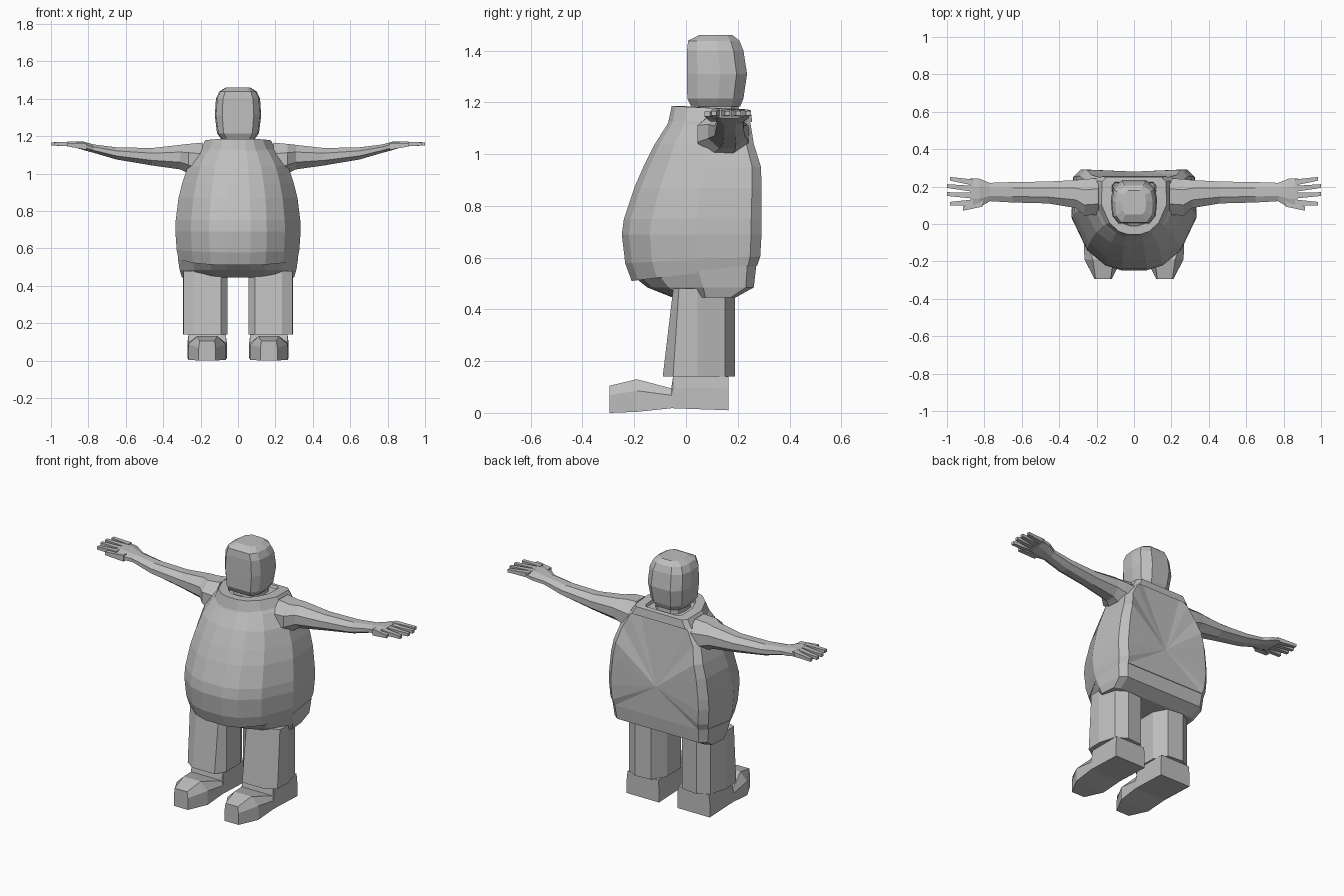
import bpy, bmesh, math
from mathutils import Vector

if "Cube" in bpy.data.objects:
    bpy.data.objects.remove(bpy.data.objects["Cube"])

grey = bpy.data.materials.new("plain grey")
grey.diffuse_color = (0.52, 0.52, 0.52, 1)
grey.use_nodes = True
grey.node_tree.nodes["Principled BSDF"].inputs["Base Color"].default_value = grey.diffuse_color


def finish(name, bm):
    bmesh.ops.recalc_face_normals(bm, faces=bm.faces[:])
    me = bpy.data.meshes.new(name)
    bm.to_mesh(me)
    bm.free()
    me.materials.append(grey)
    ob = bpy.data.objects.new(name, me)
    bpy.context.collection.objects.link(ob)
    return ob


def loft(bm, rings, caps=True, skip=None):
    """Bridge rings of equal length; skip leaves one column of faces open."""
    vs = [[bm.verts.new(p) for p in r] for r in rings]
    n = len(vs[0])
    for a, b in zip(vs, vs[1:]):
        for i in range(n):
            if i != skip:
                j = (i + 1) % n
                bm.faces.new((a[i], a[j], b[j], b[i]))
    if caps:
        bm.faces.new(vs[0])
        bm.faces.new(vs[-1])
    return vs


def ring(half, z, w, yf, yb, tilt=0):
    """Mirrored horizontal section from half points (u, v), front to back."""
    pts = [(u * w, yf + (yb - yf) * (v + 1) / 2) for u, v in half]
    pts += [(-x, y) for x, y in reversed(pts)]
    return [(x, y, z + tilt * y) for x, y in pts]


def oct_ring(x, y0, y1, z0, z1):
    """Eight-sided section across x."""
    k = 0.5 / math.cos(math.pi / 8)
    out = []
    for i in range(8):
        a = math.pi / 8 + i * math.pi / 4
        out.append((x, (y0 + y1) / 2 + (y1 - y0) * k * math.cos(a),
                    (z0 + z1) / 2 + (z1 - z0) * k * math.sin(a)))
    return out


def finger(bm, s, p, q, r0, r1):
    """Tapered square finger from p to q."""
    rings = []
    for (x, y, z), r in ((p, r0), (q, r1)):
        rings.append([(s * x, y + r * a, z + r * 0.85 * b)
                      for a, b in ((1, 1), (-1, 1), (-1, -1), (1, -1))])
    loft(bm, rings)


BODY = [(.2, -1), (.46, -.9), (.75, -.6), (1, .05), (.97, .85), (.85, 1)]
HEAD = [(.68, -1), (.94, -.65), (1, .1), (.9, .65), (.5, 1)]

# round shirt, with a fan of flat faces on the back
bm = bmesh.new()
rows = [(.535, .318, -.21, .275, .12), (.59, .328, -.235, .287, .05),
        (.69, .335, -.248, .292, 0), (.75, .333, -.24, .292, 0),
        (.87, .318, -.2, .292, 0), (.95, .298, -.165, .29, 0),
        (1.04, .268, -.12, .262, 0), (1.115, .22, -.072, .25, 0),
        (1.16, .165, -.05, .235, 0)]
n = len(BODY)
vs = loft(bm, [ring(BODY, *r) for r in rows], skip=n - 1)
rim = [r[n - 1] for r in vs] + [r[n] for r in reversed(vs)]
mid = bm.verts.new((0, .28, .75))
for a, b in zip(rim, rim[1:] + rim[:1]):
    bm.faces.new((a, b, mid))
finish("shirt", bm)

# trouser hips below the hem
bm = bmesh.new()
loft(bm, [ring(BODY, *r) for r in (
    (.545, .322, -.2, .272, .1), (.485, .312, -.15, .262, 0),
    (.445, .3, -.05, .19, 0))])
finish("hips", bm)

# collar
bm = bmesh.new()
loft(bm, [ring(BODY, *r) for r in (
    (1.125, .205, -.068, .256, 0), (1.183, .175, -.055, .25, -.05),
    (1.185, .12, -.01, .225, -.05), (1.14, .11, .0, .21, 0))], caps=False)
finish("collar", bm)

# neck and head
bm = bmesh.new()
loft(bm, [ring(HEAD, 1.1, .09, .03, .21), ring(HEAD, 1.22, .08, .05, .2)])
finish("neck", bm)
bm = bmesh.new()
loft(bm, [ring(HEAD, *r) for r in (
    (1.185, .09, .02, .21), (1.215, .112, .005, .222), (1.31, .124, .004, .236),
    (1.40, .118, .004, .222), (1.438, .1, .008, .207), (1.46, .065, .05, .18))])
finish("head", bm)

for s, side in ((1, "left"), (-1, "right")):
    # arm from sleeve to palm
    bm = bmesh.new()
    sections = ((.19, .05, .245, .96, 1.165), (.265, .045, .24, 1.0, 1.158),
                (.31, .085, .235, 1.022, 1.153), (.46, .11, .227, 1.043, 1.136),
                (.65, .115, .224, 1.075, 1.14), (.77, .122, .22, 1.11, 1.155),
                (.825, .09, .242, 1.125, 1.17), (.875, .092, .245, 1.14, 1.172))
    loft(bm, [oct_ring(s * x, *r) for x, *r in sections])
    finish(side + "_arm", bm)

    # four fingers and a thumb
    bm = bmesh.new()
    for y0, y1, x in ((.222, .242, .985), (.188, .203, 1), (.152, .16, 1), (.115, .108, .985)):
        finger(bm, s, (.86, y0, 1.158), (x, y1, 1.158), .016, .010)
    finger(bm, s, (.81, .115, 1.145), (.915, .082, 1.155), .022, .011)
    finish(side + "_fingers", bm)

    # trouser leg
    bm = bmesh.new()
    plan = ((.09, -.09), (.235, -.09), (.292, -.05), (.295, .045),
            (.265, .15), (.2, .19), (.1, .18), (.055, .1), (.055, -.03))
    top = [(s * x, y if y > -.05 else y * .55, .48) for x, y in plan]
    loft(bm, [[(s * x, y, .14) for x, y in plan], top])
    finish(side + "_leg", bm)

    # shoe: sections from heel to toe (y, half width, sole z, top z, top half width)
    bm = bmesh.new()
    rings = []
    for y, w, z0, z1, wt in ((.165, .105, .01, .14, .1), (-.05, .105, .018, .14, .1),
                             (-.057, .105, .018, .095, .1), (-.19, .1, .004, .13, .055),
                             (-.295, .045, 0, .105, .04)):
        zm = z0 + (z1 - z0) * .65
        rings.append([(s * (.165 + x), y, z) for x, z in (
            (-w, z0), (w, z0), (w, zm), (wt, z1), (-wt, z1), (-w, zm))])
    loft(bm, rings)
    finish(side + "_shoe", bm)
